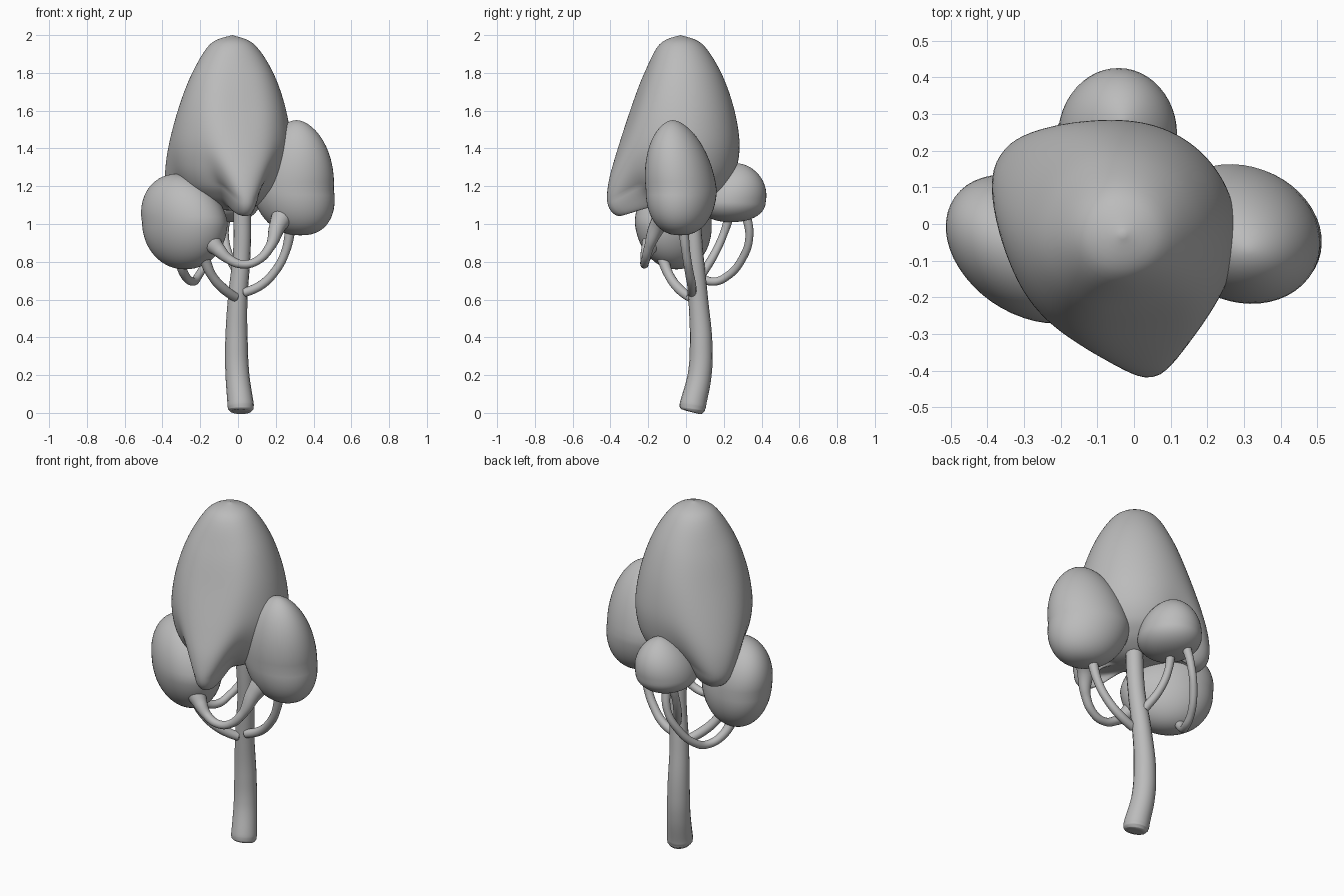
import bpy, bmesh, math
from mathutils import Vector

cube = bpy.data.objects.get("Cube")
if cube:
    bpy.data.objects.remove(cube)

GREY = (0.5, 0.5, 0.5, 1)
mat = bpy.data.materials.new("matte grey")
mat.use_nodes = True
mat.diffuse_color = GREY
mat.node_tree.nodes["Principled BSDF"].inputs["Base Color"].default_value = GREY
mat.node_tree.nodes["Principled BSDF"].inputs["Roughness"].default_value = 0.8


def loft(name, rings, top, bottom):
    """Skin closed rings, listed from top to bottom, with a pole at each end."""
    bm = bmesh.new()
    rows = [[bm.verts.new(p) for p in ring] for ring in rings]
    a, b = bm.verts.new(top), bm.verts.new(bottom)
    n = len(rows[0])
    for j in range(n):
        k = (j + 1) % n
        bm.faces.new((a, rows[0][j], rows[0][k]))
        bm.faces.new((b, rows[-1][k], rows[-1][j]))
        for up, low in zip(rows, rows[1:]):
            bm.faces.new((up[j], low[j], low[k], up[k]))
    bmesh.ops.recalc_face_normals(bm, faces=bm.faces)
    mesh = bpy.data.meshes.new(name)
    bm.to_mesh(mesh)
    bm.free()
    mesh.shade_smooth()
    mesh.materials.append(mat)
    obj = bpy.data.objects.new(name, mesh)
    bpy.context.collection.objects.link(obj)


def egg(name, wide, rx, ry, turn, top, bottom, tip, base):
    """Leaning egg: widest ring at wide, turned about z, tapering to top and bottom."""
    wide, top, bottom = Vector(wide), Vector(top), Vector(bottom)
    ca, sa = math.cos(math.radians(turn)), math.sin(math.radians(turn))
    rings = []
    steps = 28
    for i in range(1, steps):
        phi = math.pi * i / steps
        c, s = math.cos(phi), math.sin(phi)
        mid = wide.lerp(top if c > 0 else bottom, abs(c))
        r = s ** (tip if c > 0 else base)
        ring = []
        for j in range(48):
            t = math.tau * j / 48
            u, v = rx * r * math.cos(t), ry * r * math.sin(t)
            ring.append(mid + Vector((u * ca - v * sa, u * sa + v * ca, 0)))
        rings.append(ring)
    loft(name, rings, top, bottom)


def spline(points, t):
    """Catmull-Rom point at t (0..1) along a list of 2D points."""
    t *= len(points) - 1
    i = min(int(t), len(points) - 2)
    f = t - i
    p1, p2 = Vector(points[i]), Vector(points[i + 1])
    p0 = Vector(points[i - 1]) if i else p1
    p3 = Vector(points[i + 2]) if i + 2 < len(points) else p2
    return 0.5 * (2 * p1 + (p2 - p0) * f + (2 * p0 - 5 * p1 + 4 * p2 - p3) * f * f
                  + (3 * p1 - p0 - 3 * p2 + p3) * f ** 3)


def tube(name, points):
    """Round tapering tube through (x, y, z, radius) points."""
    curve = bpy.data.curves.new(name, "CURVE")
    curve.dimensions = "3D"
    curve.bevel_depth = 1
    curve.bevel_resolution = 6
    curve.use_fill_caps = True
    curve.resolution_u = 10
    sp = curve.splines.new("BEZIER")
    sp.bezier_points.add(len(points) - 1)
    for bp, (x, y, z, r) in zip(sp.bezier_points, points):
        bp.co, bp.radius = (x, y, z), r
        bp.handle_left_type = bp.handle_right_type = "AUTO"
    curve.materials.append(mat)
    obj = bpy.data.objects.new(name, curve)
    bpy.context.collection.objects.link(obj)
    bpy.ops.object.select_all(action="DESELECT")
    obj.select_set(True)
    bpy.context.view_layer.objects.active = obj
    bpy.ops.object.convert(target="MESH")
    bpy.ops.object.shade_smooth_by_angle(angle=math.radians(50))


def bump(angle, centre, width):
    d = abs((angle - centre + 180) % 360 - 180)
    return math.exp(-0.5 * (d / width) ** 2.3)


# Main crown: an egg section that changes to a hanging lobe in two directions
# Section points are (share of the outer radius, height)
EGG = [(0, 2), (.36, 1.955), (.67, 1.82), (.89, 1.64), (1, 1.45), (.97, 1.31),
       (.85, 1.21), (.68, 1.15), (.5, 1.11), (.28, 1.08), (0, 1.07)]
LOBE = [(0, 2), (.28, 1.95), (.49, 1.78), (.67, 1.58), (.86, 1.37), (.97, 1.23),
        (1, 1.12), (.93, 1.06), (.8, 1.045), (.66, 1.11), (0, 1.07)]
SIDES, ROWS = 120, 60
crown = []
for i in range(1, ROWS):
    ring = []
    # Lobes start as broad swellings and narrow downwards
    spread = max(0, 1 - i / ROWS / 0.6)
    for j in range(SIDES):
        a = 360 * j / SIDES
        front = bump(a, 282, 12 + 30 * spread)
        back = bump(a, 147, 18 + 24 * spread)
        radius = 0.309 + 0.086 * front + 0.096 * back
        r, z = spline(EGG, i / ROWS).lerp(spline(LOBE, i / ROWS), min(1, front + back * 0.85))
        t = math.radians(a)
        ring.append((-0.03 + radius * r * math.cos(t), -0.03 + radius * r * math.sin(t), z))
    crown.append(ring)
loft("main_crown", crown, (-0.03, -0.03, 2), (-0.03, -0.03, 1.07))

# Smaller crowns
egg("left_crown", (.29, -.025, 1.18), .222, .183, -20,
    (.31, -.07, 1.55), (.33, -.03, .94), 1.15, .85)
egg("right_crown", (-.282, -.068, 1.01), .247, .178, -35,
    (-.33, -.06, 1.265), (-.28, -.05, .76), 1.05, .95)
egg("back_crown", (-.045, .24, 1.115), .162, .182, 0,
    (-.03, .28, 1.32), (-.05, .24, 1.01), 1.25, .9)

# Trunk
tube("trunk", [(.015, .03, .004, .04), (.015, .031, .008, .057), (.015, .033, .02, .067),
               (.014, .036, .04, .07), (-.003, .072, .2, .063), (-.008, .08, .36, .06),
               (-.002, .065, .6, .052), (.02, .045, .85, .046), (.022, .03, 1.05, .047),
               (.015, .02, 1.25, .045)])

# Branches, flared where they meet the crowns
tube("front_branch", [(-.26, -.09, 1.0, .1), (-.17, -.16, .93, .07), (-.105, -.2, .865, .038),
                      (-.05, -.215, .815, .025), (.02, -.22, .787, .022), (.1, -.215, .805, .022),
                      (.17, -.195, .88, .026), (.21, -.15, .99, .045), (.27, -.07, 1.1, .08)])
tube("right_branch", [(-.008, .025, .612, .012), (-.014, .02, .613, .024), (-.08, -.04, .66, .026),
                      (-.14, -.09, .73, .025), (-.18, -.125, .82, .03)])
tube("left_branch", [(.028, .032, .635, .012), (.034, .031, .637, .024), (.12, .03, .675, .024),
                     (.2, .015, .755, .023), (.25, 0, .85, .023), (.28, -.015, .98, .028)])
tube("back_loop_branch", [(-.31, -.02, .84, .03), (-.285, .06, .735, .024), (-.24, .14, .695, .022),
                          (-.21, .22, .725, .021), (-.16, .3, .82, .021), (-.115, .335, .93, .021),
                          (-.09, .315, 1.07, .026)])
tube("back_branch", [(-.06, .235, 1.06, .026), (-.07, .2, .95, .021), (-.05, .15, .84, .022),
                     (.0, .085, .735, .024)])
